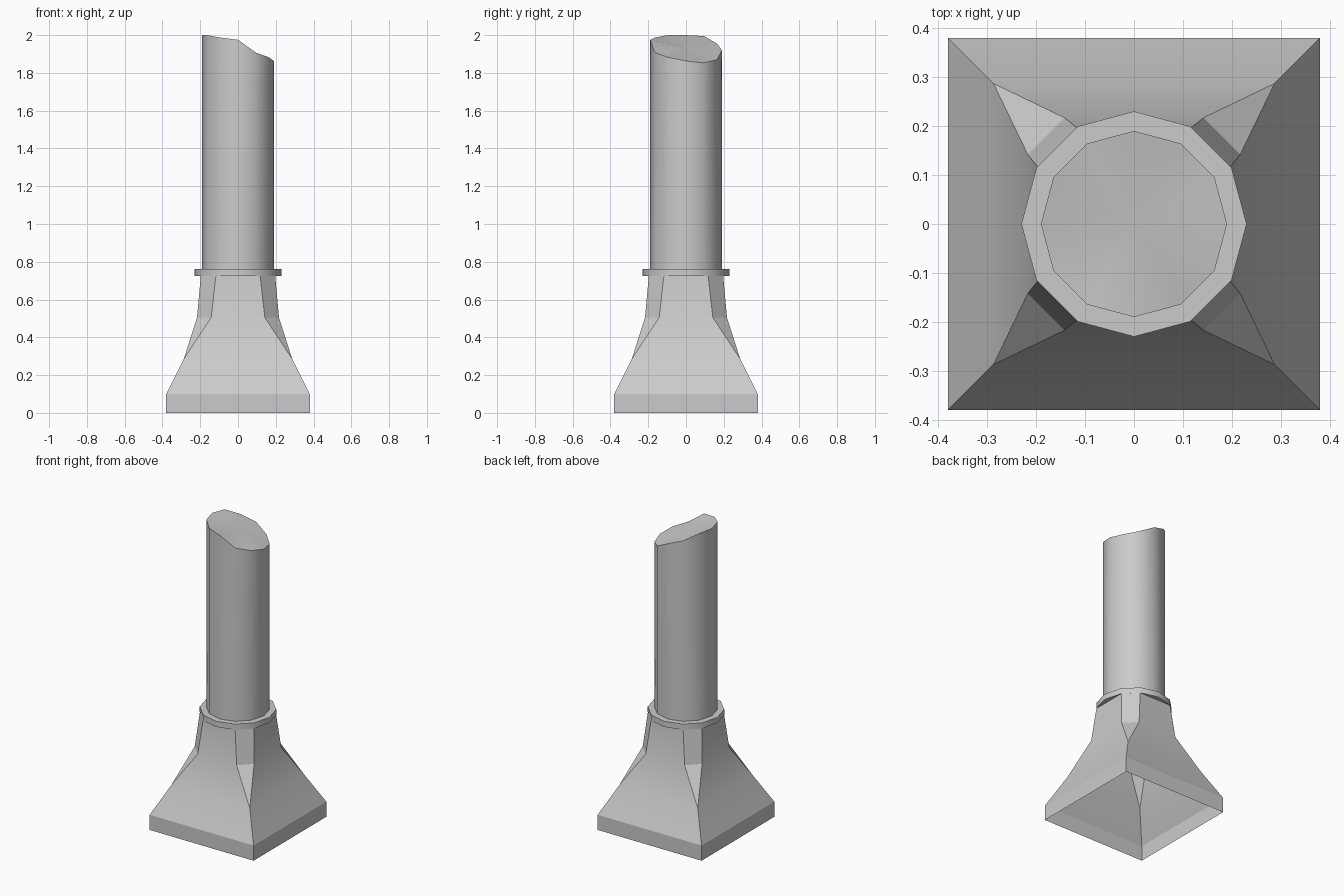
import bpy, bmesh, math

if "Cube" in bpy.data.objects:
    bpy.data.objects.remove(bpy.data.objects["Cube"])


def make_object(name, loops, angle, tip=None):
    """Skin a stack of equal-length loops; optional fan cap to a tip point."""
    bm = bmesh.new()
    rings = [[bm.verts.new(p) for p in loop] for loop in loops]
    n = len(rings[0])
    for a, b in zip(rings, rings[1:]):
        for i in range(n):
            j = (i + 1) % n
            bm.faces.new((a[i], a[j], b[j], b[i]))
    if tip:
        t = bm.verts.new(tip)
        for i in range(n):
            bm.faces.new((rings[-1][i], rings[-1][(i + 1) % n], t))
    # merge the doubled points of the plain square corners
    bmesh.ops.remove_doubles(bm, verts=bm.verts, dist=1e-5)
    mesh = bpy.data.meshes.new(name)
    bm.to_mesh(mesh)
    bm.free()
    obj = bpy.data.objects.new(name, mesh)
    bpy.context.collection.objects.link(obj)
    bpy.ops.object.select_all(action='DESELECT')
    obj.select_set(True)
    bpy.context.view_layer.objects.active = obj
    bpy.ops.object.shade_smooth_by_angle(angle=math.radians(angle))
    return obj


def chamfered_square(half, inner, z):
    """Square with cut corners; inner == half gives a plain corner."""
    pts = []
    for k in range(4):
        c, s = [(1, 0), (0, 1), (-1, 0), (0, -1)][k]
        for x, y in ((half, inner), (inner, half)):
            pts.append((c * x - s * y, s * x + c * y, z))
    return pts


def ring(r, heights):
    return [(r * math.cos(math.tau * i / 12), r * math.sin(math.tau * i / 12), h)
            for i, h in enumerate(heights)]


# flared square base, open underneath
make_object("column_base", [chamfered_square(*p) for p in (
    (0.38, 0.38, 0.0), (0.38, 0.38, 0.1), (0.287, 0.287, 0.285),
    (0.217, 0.142, 0.505), (0.197, 0.117, 0.725))], 25)

# twelve-sided collar
make_object("collar", [ring(r, [z] * 12) for r, z in (
    (0.19, 0.725), (0.23, 0.725), (0.23, 0.762), (0.19, 0.762))], 35)

# shaft with a broken, slanting top (heights run counter-clockwise from +x)
broken = [1.863, 1.853, 1.87, 1.92, 1.955, 1.995,
          2.0, 2.0, 1.987, 1.975, 1.907, 1.882]
make_object("broken_shaft", [ring(0.19, [0.762] * 12), ring(0.19, broken)],
            35, tip=(0, 0, 1.935))
